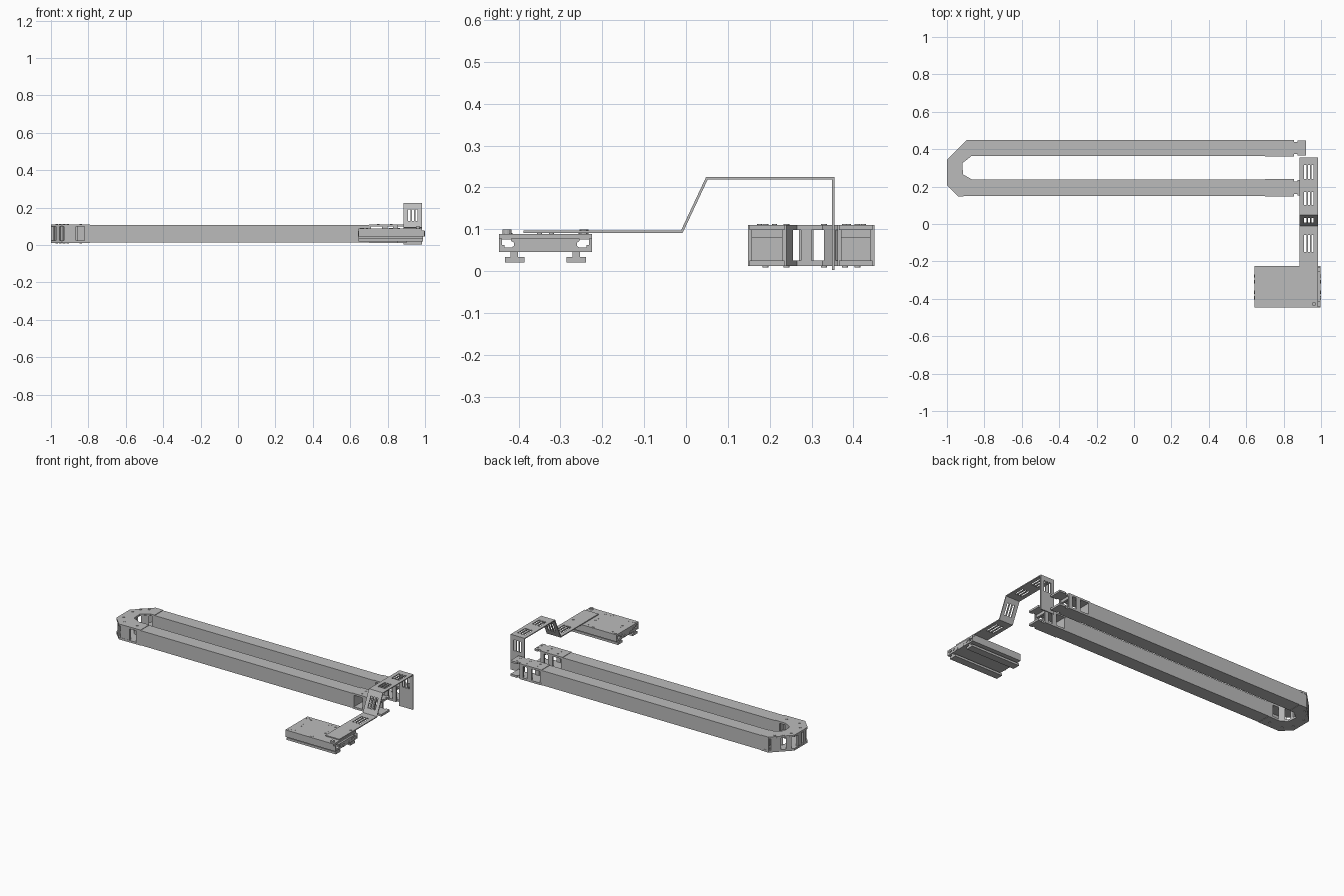
import bpy, bmesh, math
from mathutils import Vector

if "Cube" in bpy.data.objects:
    bpy.data.objects.remove(bpy.data.objects["Cube"])

grey = bpy.data.materials.new("plain_grey")
grey.diffuse_color = (0.5, 0.5, 0.5, 1)
grey.use_nodes = True
grey.node_tree.nodes["Principled BSDF"].inputs["Base Color"].default_value = grey.diffuse_color


def finish(name, bm):
    bmesh.ops.recalc_face_normals(bm, faces=bm.faces)
    me = bpy.data.meshes.new(name)
    bm.to_mesh(me)
    bm.free()
    me.materials.append(grey)
    ob = bpy.data.objects.new(name, me)
    bpy.context.collection.objects.link(ob)
    return ob


def prism(name, pts, lo, hi, axis="z"):
    """Extrude a 2D outline along z (outline in x,y) or along x (outline in y,z)."""
    bm = bmesh.new()
    put = (lambda p: (p[0], p[1], lo)) if axis == "z" else (lambda p: (lo, p[0], p[1]))
    face = bm.faces.new([bm.verts.new(put(p)) for p in pts])
    r = bmesh.ops.extrude_face_region(bm, geom=[face])
    move = Vector((0, 0, hi - lo)) if axis == "z" else Vector((hi - lo, 0, 0))
    bmesh.ops.translate(bm, vec=move, verts=[v for v in r["geom"] if isinstance(v, bmesh.types.BMVert)])
    return finish(name, bm)


def box(name, x0, x1, y0, y1, z0, z1):
    return prism(name, [(x0, y0), (x1, y0), (x1, y1), (x0, y1)], z0, z1)


def disc(name, a, b, r, lo, hi, axis="z", n=12):
    pts = [(a + r * math.cos(2 * math.pi * i / n), b + r * math.sin(2 * math.pi * i / n)) for i in range(n)]
    return prism(name, pts, lo, hi, axis)


def wall(name, p, q, t, z0, z1):
    """Upright panel between two plan points."""
    p, q = Vector(p), Vector(q)
    d = (q - p).normalized() * t / 2
    n = Vector((-d.y, d.x))
    prism(name, [p + n, q + n, q - n, p - n], z0, z1)


Z0, Z1 = 0.012, 0.11          # carrier height
LOW, HIGH = (Z0, 0.025), (0.098, Z1)

# Long closed runs of the cable carrier
box("front_run", -0.80, 0.71, 0.15, 0.238, 0.014, 0.107)
box("back_run", -0.86, 0.71, 0.364, 0.449, 0.014, 0.107)

# Curved end: U-shaped top and bottom plates
u = [(-0.79, 0.15), (-0.94, 0.148), (-1.0, 0.208), (-1.0, 0.342), (-0.893, 0.45), (-0.84, 0.45),
     (-0.84, 0.363), (-0.87, 0.363), (-0.918, 0.326), (-0.914, 0.265), (-0.866, 0.238), (-0.79, 0.238)]
for tag, (a, b) in (("lower", LOW), ("upper", HIGH)):
    prism(tag + "_curve_plate", u, a, b)

# Uprights between the curve plates
for i, (p, q) in enumerate([
        ((-0.80, 0.156), (-0.822, 0.156)), ((-0.80, 0.232), (-0.822, 0.232)),
        ((-0.865, 0.156), (-0.93, 0.156)), ((-0.868, 0.232), (-0.90, 0.25)),
        ((-0.95, 0.165), (-0.968, 0.183)), ((-0.993, 0.225), (-0.993, 0.25)),
        ((-0.993, 0.27), (-0.993, 0.305)), ((-0.924, 0.275), (-0.924, 0.30)),
        ((-0.984, 0.35), (-0.962, 0.372)), ((-0.94, 0.394), (-0.90, 0.436)),
        ((-0.915, 0.335), (-0.88, 0.362)), ((-0.892, 0.443), (-0.86, 0.443))]):
    wall(f"curve_upright_{i}", p, q, 0.012, 0.02, 0.102)

# Small screw heads on the curve
for x, y in [(-0.95, 0.38), (-0.91, 0.41), (-0.97, 0.33), (-0.97, 0.24), (-0.93, 0.19), (-0.84, 0.19)]:
    disc("curve_screw_top", x, y, 0.007, Z1, Z1 + 0.003)
    disc("curve_screw_bottom", x, y, 0.007, Z0 - 0.003, Z0)

# Open end links and mounting tabs
for tag, y0, y1 in (("front", 0.148, 0.24), ("back", 0.362, 0.45)):
    ym = (y0 + y1) / 2
    end = 0.90 if tag == "front" else 0.92
    link = [(0.70, y0), (0.855, y0), (0.855, y0 + 0.012), (0.875, y0 + 0.012), (0.875, y0 + 0.004),
            (end, y0 + 0.004), (end, y1 - 0.004), (0.875, y1 - 0.004), (0.875, y1 - 0.012),
            (0.855, y1 - 0.012), (0.855, y1), (0.70, y1)]
    for side, (a, b) in (("lower", LOW), ("upper", HIGH)):
        prism(f"{tag}_{side}_end_plate", link, a, b)
    for y in (y0, y1 - 0.01):
        box(f"{tag}_link_cheek", 0.77, 0.80, y, y + 0.01, 0.02, 0.1)
        box(f"{tag}_link_post", 0.83, 0.855, y, y + 0.01, 0.02, 0.1)
    box(f"{tag}_link_bar", 0.835, 0.85, y0 + 0.005, y1 - 0.005, 0.08, 0.1)
    for x in (0.75, 0.82, 0.89):
        for y in (ym - 0.018, ym + 0.018):
            disc(f"{tag}_link_screw", x, y, 0.006, Z1, Z1 + 0.002)

# Bent bracket strip with rows of slots
path = [(-0.388, 0.094), (-0.01, 0.094), (0.05, 0.222), (0.352, 0.222), (0.352, 0.002)]
slots = [[(0.63, 0.87)], [(0.25, 0.75)], [(0.17, 0.40), (0.63, 0.88)], [(0.12, 0.43)]]
xs = [0.885, 0.909, 0.921, 0.929, 0.941, 0.949, 0.961, 0.983]
rows, holes = [path[0]], []
for p, q, cuts in zip(path, path[1:], slots):
    for t in [t for c in cuts for t in c] + [1.0]:
        rows.append((p[0] + (q[0] - p[0]) * t, p[1] + (q[1] - p[1]) * t))
    n = len(rows) - 1
    holes += [n - 2 * k - 2 for k in range(len(cuts))]
bm = bmesh.new()
grid = [[bm.verts.new((x, y, z)) for x in xs] for y, z in rows]
for j in range(len(rows) - 1):
    for i in range(len(xs) - 1):
        if not (j in holes and i in (1, 3, 5)):
            bm.faces.new((grid[j][i], grid[j][i + 1], grid[j + 1][i + 1], grid[j + 1][i]))
strip = finish("bent_bracket", bm)
mod = strip.modifiers.new("thickness", "SOLIDIFY")
mod.thickness = 0.006
mod.offset = 0
mod.use_even_offset = True

# Carriage: top plate and slotted body running along x
box("carriage_top", 0.645, 0.985, -0.447, -0.225, 0.076, 0.089)
half = [(0.0, 0.078), (0.082, 0.078), (0.082, 0.072), (0.075, 0.068), (0.075, 0.06), (0.082, 0.056),
        (0.098, 0.056), (0.098, 0.062), (0.104, 0.062), (0.104, 0.078), (0.111, 0.078),
        (0.111, 0.045), (0.0, 0.045)]
rail = [(0.065, 0.046), (0.065, 0.034), (0.05, 0.034), (0.05, 0.02),
        (0.097, 0.02), (0.097, 0.034), (0.083, 0.034), (0.083, 0.046)]
YC = -0.336
for s, tag in ((-1, "front"), (1, "back")):
    prism(f"carriage_{tag}_body", [(YC + s * y, z) for y, z in half], 0.645, 0.997, "x")
    prism(f"carriage_{tag}_rail", [(YC + s * y, z) for y, z in rail], 0.645, 0.99, "x")
    # Bolt heads on both ends
    for dy, z in ((0.028, 0.054), (0.058, 0.065)):
        for x in (0.642, 0.997):
            disc("carriage_end_bolt", YC + s * dy, z, 0.009, x, x + 0.003, "x")
    # Screws in the top plate
    for x in (0.663, 0.818, 0.963):
        disc("carriage_screw", x, YC + s * 0.092, 0.011, 0.089, 0.0905 if x < 0.9 else 0.099)
    for x in (0.69, 0.86):
        for dy in (0.014, 0.085):
            disc("carriage_pin", x, YC + s * dy, 0.006, 0.089, 0.0905)
